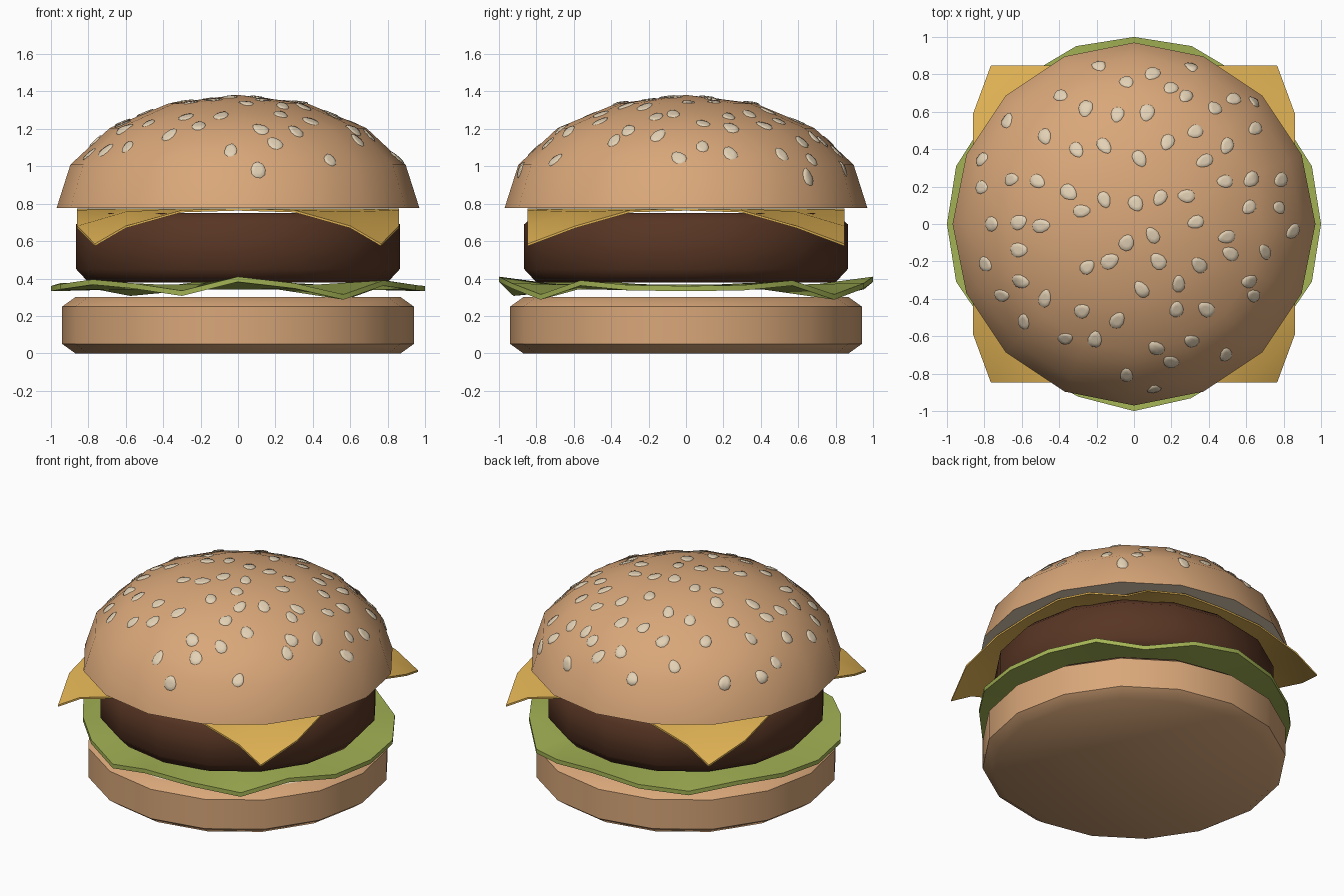
import bpy, bmesh, math, random
from mathutils import Vector
from mathutils.bvhtree import BVHTree

if "Cube" in bpy.data.objects:
    bpy.data.objects.remove(bpy.data.objects["Cube"])

random.seed(4)


def material(name, rgb):
    m = bpy.data.materials.new(name)
    lin = [c / 12.92 if c < 0.04 else ((c + 0.055) / 1.055) ** 2.4 for c in rgb]
    m.diffuse_color = (*lin, 1)
    m.use_nodes = True
    m.node_tree.nodes["Principled BSDF"].inputs["Base Color"].default_value = m.diffuse_color
    return m


CRUST = material("bun_crust", (0.85, 0.655, 0.475))
CREAM = material("cream", (0.89, 0.82, 0.71))
MEAT = material("patty_brown", (0.345, 0.21, 0.14))
CHEESE = material("cheese_yellow", (0.88, 0.70, 0.33))
GREEN = material("lettuce_green", (0.64, 0.70, 0.33))


def finish(name, bm, mats, angle=50):
    bmesh.ops.recalc_face_normals(bm, faces=bm.faces)
    me = bpy.data.meshes.new(name)
    bm.to_mesh(me)
    bm.free()
    for m in mats:
        me.materials.append(m)
    me.shade_smooth()
    me.set_sharp_from_angle(angle=math.radians(angle))
    ob = bpy.data.objects.new(name, me)
    bpy.context.collection.objects.link(ob)
    return ob


def lathe(profile, sides=16):
    """Turn a list of (radius, height) into a closed solid with flat caps."""
    bm = bmesh.new()
    rings = []
    for r, z in profile:
        if r == 0:
            rings.append([bm.verts.new((0, 0, z))] * sides)
        else:
            rings.append([bm.verts.new((r * math.cos(math.tau * i / sides),
                                        r * math.sin(math.tau * i / sides), z))
                          for i in range(sides)])
    for a, b in zip(rings, rings[1:]):
        for i in range(sides):
            j = (i + 1) % sides
            quad = list(dict.fromkeys((a[i], a[j], b[j], b[i])))
            bm.faces.new(quad)
    for ring in (rings[0], rings[-1]):
        if len(set(ring)) > 1:
            bm.faces.new(ring)
    bm.normal_update()
    return bm


# Bottom bun, with a cream cut face on top
bm = lathe([(0.87, 0), (0.94, 0.05), (0.94, 0.25), (0.87, 0.30)])
for f in bm.faces:
    f.material_index = int(len(f.verts) > 4 and f.calc_center_median().z > 0.2)
finish("bottom_bun", bm, [CRUST, CREAM])

# Patty
finish("patty", lathe([(0.80, 0.38), (0.865, 0.45), (0.865, 0.69), (0.80, 0.75)]), [MEAT])

# Top bun: half a squashed sphere, with a cream cut face underneath
dome = [(0.97 * math.cos(a), 0.777 + 0.605 * math.sin(a))
        for a in (math.radians(22.5 * k) for k in range(4))] + [(0, 1.382)]
bm = lathe(dome)
for f in bm.faces:
    f.material_index = int(len(f.verts) > 4)
bmesh.ops.recalc_face_normals(bm, faces=bm.faces)
tree = BVHTree.FromBMesh(bm)
finish("top_bun", bm, [CRUST, CREAM])

# Sesame seeds: thin plates laid on the dome, centres in hundredths (x, y)
SEEDS = [(-19, 86), (-4, 77), (10, 82), (31, 85), (-40, 70), (-26, 62), (-9, 59), (7, 60),
         (20, 74), (28, 69), (44, 63), (54, 68), (-69, 56), (-48, 47), (-31, 40), (-16, 42),
         (3, 35), (18, 44), (33, 50), (50, 42), (66, 67), (66, 52), (-82, 35), (-52, 23),
         (-66, 24), (-35, 17), (38, 34), (63, 24), (80, 24), (49, 23), (-83, 20), (-16, 13),
         (1, 11), (14, 14), (28, 15), (62, 9), (79, 9), (-77, 0), (-62, 1), (-50, -1),
         (-28, 7), (-4, -10), (10, -6), (33, 1), (50, -7), (86, -4), (-81, -22), (-62, -14),
         (-25, -23), (-13, -20), (13, -20), (35, -22), (52, -16), (71, -15), (-61, -31),
         (4, -35), (24, -32), (62, -31), (-72, -39), (-48, -40), (-28, -47), (-9, -52),
         (23, -46), (39, -46), (65, -39), (-60, -53), (-37, -62), (-21, -62), (12, -67),
         (31, -63), (50, -71), (-4, -82), (20, -75), (11, -90)]
bm = bmesh.new()
for px, py in SEEDS:
    x, y = px / 100, py / 100
    rr = min(x * x + y * y, 0.86)
    mid = Vector((x, y, 0.777 + 0.605 * math.sqrt(1 - rr / 0.941)))
    n = Vector((x / 0.941, y / 0.941, (mid.z - 0.777) / 0.366)).normalized()
    side = n.cross(Vector((0.01, 0, 1))).normalized()
    up = side.cross(n)
    turn, la, lb = random.uniform(-0.6, 0.6), random.uniform(0.043, 0.052), random.uniform(0.033, 0.040)

    def seat(u, v, lift):
        p = mid + side * u + up * v
        hit, nor, _, _ = tree.ray_cast(p + n * 0.3, -n)
        return bm.verts.new((hit or p) + n * lift)

    rings = []
    for scale, lift in ((1, 0.002), (0.9, 0.007), (0.45, 0.008)):
        ring = []
        for k in range(10):
            t = math.tau * k / 10
            v = la * scale * math.sin(t)
            u = lb * scale * math.cos(t) * (1 - 0.2 * math.sin(t))
            ring.append(seat(u * math.cos(turn) - v * math.sin(turn),
                             u * math.sin(turn) + v * math.cos(turn), lift))
        rings.append(ring)
    tip = seat(0, 0, 0.008)
    for k in range(10):
        j = (k + 1) % 10
        for a, b in zip(rings, rings[1:]):
            bm.faces.new((a[k], a[j], b[j], b[k]))
        bm.faces.new((rings[-1][k], rings[-1][j], tip))
finish("sesame_seeds", bm, [CREAM], 60)

# Lettuce: 20-sided wavy leaf; (radius, top height) anticlockwise from the front
WAVE = [(1, 0.41), (0.98, 0.375), (0.96, 0.315), (0.96, 0.39), (1, 0.365),
        (1, 0.36), (1, 0.365), (0.97, 0.39), (0.98, 0.315), (1, 0.375),
        (1, 0.41), (1, 0.37), (0.98, 0.335), (0.97, 0.375), (1, 0.375),
        (1, 0.36), (1, 0.37), (0.96, 0.395), (0.96, 0.375), (0.97, 0.335)]


def leaf_point(i, r, z):
    a = math.tau * i / 20 - math.pi / 2
    return (r * math.cos(a), r * math.sin(a), z)


bm = bmesh.new()
loops = []
for drop in (0, 0.028):
    inner = [bm.verts.new(leaf_point(i, 0.72, 0.368 - drop)) for i in range(20)]
    outer = [bm.verts.new(leaf_point(i, r, z - drop)) for i, (r, z) in enumerate(WAVE)]
    bm.faces.new(inner)
    for i in range(20):
        j = (i + 1) % 20
        bm.faces.new((inner[i], inner[j], outer[j], outer[i]))
    loops.append(outer)
for i in range(20):
    j = (i + 1) % 20
    bm.faces.new((loops[0][i], loops[0][j], loops[1][j], loops[1][i]))
finish("lettuce", bm, [GREEN], 30)

# Cheese slice: square grid whose corners droop
STEPS = [-0.86, -0.6, -0.3, 0, 0.3, 0.6, 0.86]
bm = bmesh.new()
layers = []
for thick in (0, 0.012):
    grid = []
    for gx in STEPS:
        row = []
        for gy in STEPS:
            s = max(0, (abs(gx) + abs(gy) - 1.1) / 0.62)
            corner = abs(gx) + abs(gy) > 1.6
            x = gx * (0.89 if corner else 1)
            row.append(bm.verts.new((x, gy * 0.985, 0.775 - 0.19 * s ** 1.3 - thick)))
        grid.append(row)
    for i in range(6):
        for j in range(6):
            bm.faces.new((grid[i][j], grid[i + 1][j], grid[i + 1][j + 1], grid[i][j + 1]))
    rim = [grid[i][0] for i in range(6)] + [grid[6][j] for j in range(6)]
    rim += [grid[i][6] for i in range(6, 0, -1)] + [grid[0][j] for j in range(6, 0, -1)]
    layers.append(rim)
for k in range(24):
    j = (k + 1) % 24
    bm.faces.new((layers[0][k], layers[0][j], layers[1][j], layers[1][k]))
finish("cheese", bm, [CHEESE], 45)
